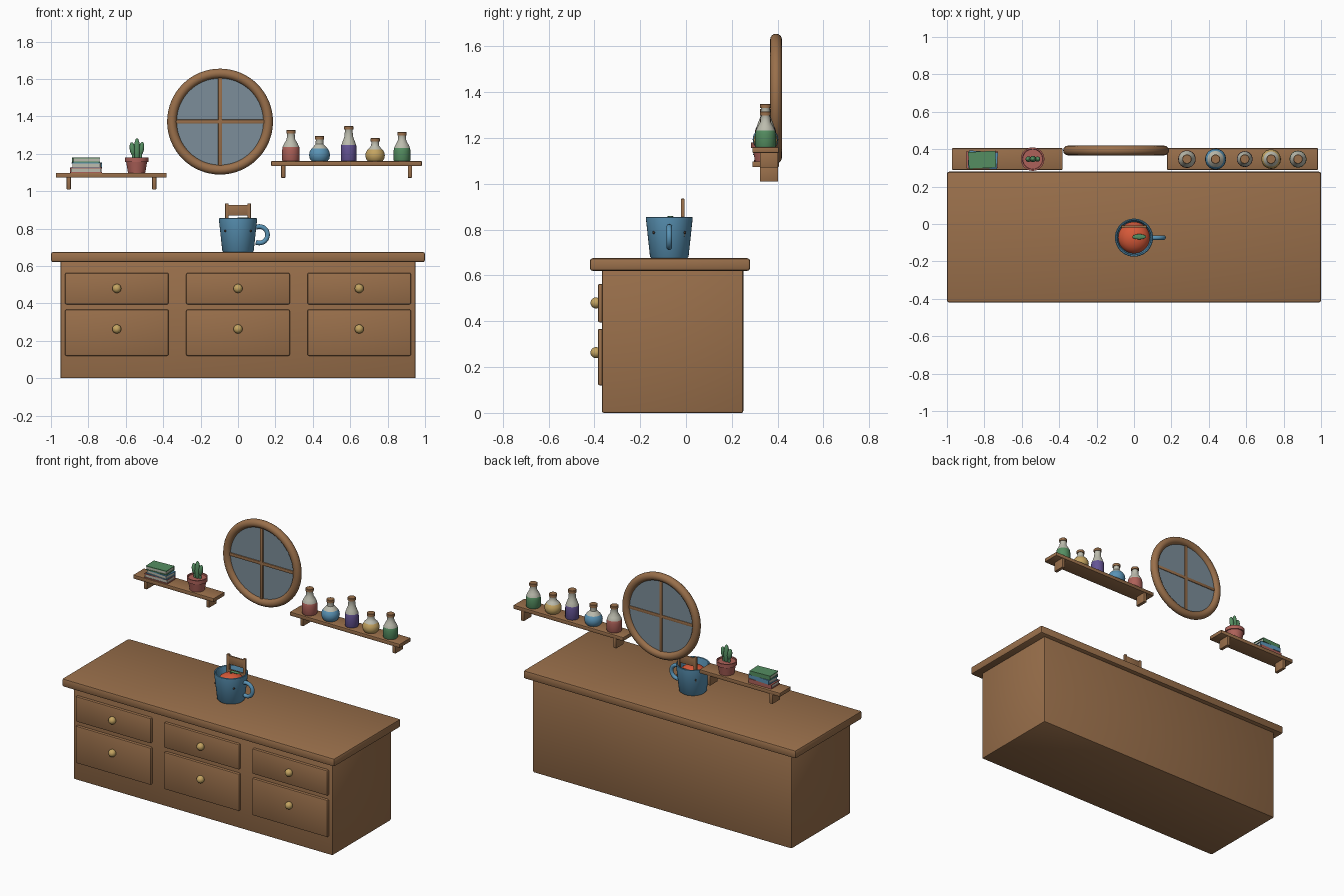
import bpy, bmesh
from math import radians, sin, cos, pi
from mathutils import Matrix, Vector

if "Cube" in bpy.data.objects:
    bpy.data.objects.remove(bpy.data.objects["Cube"])


def material(name, r, g, b):
    m = bpy.data.materials.new(name)
    m.use_nodes = True
    m.diffuse_color = (r, g, b, 1)
    bsdf = next(n for n in m.node_tree.nodes if n.type == 'BSDF_PRINCIPLED')
    bsdf.inputs["Base Color"].default_value = (r, g, b, 1)
    bsdf.inputs["Roughness"].default_value = 0.7
    return m


WOOD = material("warm wood", .32, .16, .07)
GOLD = material("golden yellow", .55, .37, .12)
BLUE = material("sky blue", .10, .29, .46)
ORANGE = material("tomato orange", .68, .10, .04)
GREEN = material("leaf green", .09, .27, .12)
RED = material("dusty red", .42, .12, .10)
PURPLE = material("violet", .13, .09, .30)
PALE = material("pale cream", .50, .50, .42)
PANE = material("window grey blue", .20, .27, .32)
DARK = material("dark brown", .06, .04, .03)


def finish(name, bm, mats, angle=40):
    bmesh.ops.recalc_face_normals(bm, faces=bm.faces[:])
    me = bpy.data.meshes.new(name)
    bm.to_mesh(me)
    bm.free()
    for m in mats:
        me.materials.append(m)
    me.shade_smooth()
    me.set_sharp_from_angle(angle=radians(angle))
    ob = bpy.data.objects.new(name, me)
    bpy.context.scene.collection.objects.link(ob)
    return ob


def box(name, x, y, z, mat, bevel=0.003, turn=0):
    """Bevelled box from (low, high) ranges, optionally turned about its own z axis."""
    bm = bmesh.new()
    bmesh.ops.create_cube(bm, size=1)
    size = [b - a for a, b in (x, y, z)]
    bmesh.ops.scale(bm, vec=size, verts=bm.verts[:])
    if bevel:
        bmesh.ops.bevel(bm, geom=bm.edges[:], offset=bevel, segments=2,
                        profile=0.5, affect='EDGES')
    ob = finish(name, bm, [mat])
    ob.location = [(a + b) / 2 for a, b in (x, y, z)]
    ob.rotation_euler.z = radians(turn)
    return ob


def ball(name, loc, radii, mat, turn=(0, 0, 0)):
    bm = bmesh.new()
    bmesh.ops.create_uvsphere(bm, u_segments=24, v_segments=14, radius=1)
    bmesh.ops.scale(bm, vec=radii, verts=bm.verts[:])
    ob = finish(name, bm, [mat])
    ob.location = loc
    ob.rotation_euler = [radians(t) for t in turn]
    return ob


def lathe(name, loc, profile, mats, split=None, segments=32):
    """Turn an (r, z) profile about z; faces above split take the second material."""
    bm = bmesh.new()
    verts = [bm.verts.new((r, 0, z)) for r, z in profile]
    edges = [bm.edges.new(pair) for pair in zip(verts, verts[1:])]
    bmesh.ops.spin(bm, geom=verts + edges, cent=(0, 0, 0), axis=(0, 0, 1),
                   angle=2 * pi, steps=segments)
    bmesh.ops.remove_doubles(bm, verts=bm.verts[:], dist=1e-5)
    if split is not None:
        for f in bm.faces:
            f.material_index = int(f.calc_center_median().z > split)
    ob = finish(name, bm, mats)
    ob.location = loc
    return ob


# Cabinet and counter
box("cabinet_body", (-.95, .95), (-.367, .25), (0, .63), WOOD, .008)
box("counter_top", (-1, 1), (-.42, .28), (.62, .675), WOOD, .012)

# Drawers with round knobs
for col, x in enumerate((-.648, 0, .648)):
    for row, (z0, z1, knob) in enumerate(((.395, .563, .48), (.12, .367, .263))):
        tag = f"{row}_{col}"
        box("drawer_" + tag, (x - .277, x + .277), (-.385, -.35), (z0, z1), WOOD, .008)
        ball("knob_" + tag, (x, -.393, knob), (.024, .024, .024), GOLD)

# Mug with handle and rivets
MY = -.073
lathe("mug", (0, MY, .675),
      [(0, 0), (.078, 0), (.084, .006), (.102, .172), (.102, .178), (.098, .181),
       (.092, .178), (.09, .17), (.076, .02), (0, .02)], [BLUE], segments=40)
path = bpy.data.curves.new("mug_handle", 'CURVE')
path.dimensions = '3D'
path.bevel_depth = .0125
path.bevel_resolution = 4
path.use_fill_caps = True
spline = path.splines.new('POLY')
spline.points.add(20)
for i, p in enumerate(spline.points):
    a = radians(-115 + 230 * i / 20)
    p.co = (.114 + .044 * cos(a), MY, .767 + .044 * sin(a), 1)
spline.use_smooth = True
path.materials.append(BLUE)
bpy.context.scene.collection.objects.link(bpy.data.objects.new("mug_handle", path))
for i in range(4):
    a = radians(45 + 90 * i)
    ball(f"mug_rivet_{i}", (.096 * cos(a), MY + .096 * sin(a), .787),
         (.006, .006, .006), DARK)

# Round cushion with stem and leaf inside the mug
ball("cushion", (0, MY, .782), (.085, .085, .063), ORANGE)
lathe("cushion_stem", (0, MY, .835), [(0, 0), (.006, 0), (.005, .022), (0, .022)],
      [GREEN], segments=10)
ball("cushion_leaf", (.028, MY + .005, .856), (.036, .014, .004), GREEN)

# Chair back standing in the mug
for side, s in (("left", 1), ("right", -1)):
    box(f"chair_post_{side}", (s * .06 - .009, s * .06 + .009), (-.022, -.006),
        (.77, .935), WOOD)
box("chair_slat", (-.055, .055), (-.02, -.008), (.87, .926), WOOD)
box("chair_lower_slat", (-.055, .055), (-.02, -.008), (.80, .835), WOOD)

# Round window: frame, pane and crossing bars
WX, WY, WZ = -.096, .393, 1.372
bm = bmesh.new()
ring = [bm.verts.new((.257 + .026 * cos(t), 0, .026 * sin(t)))
        for t in (2 * pi * i / 16 for i in range(16))]
loop = [bm.edges.new((ring[i - 1], ring[i])) for i in range(16)]
bmesh.ops.spin(bm, geom=ring + loop, cent=(0, 0, 0), axis=(0, 0, 1),
               angle=2 * pi, steps=64)
bmesh.ops.remove_doubles(bm, verts=bm.verts[:], dist=1e-5)
frame = finish("window_frame", bm, [WOOD])
pane = lathe("window_pane", (0, 0, 0),
             [(0, -.004), (.245, -.004), (.245, .004), (0, .004)], [PANE], segments=64)
for ob in (frame, pane):
    ob.location = (WX, WY, WZ)
    ob.rotation_euler.x = pi / 2
box("window_bar_upright", (WX - .01, WX + .01), (WY - .012, WY + .008),
    (WZ - .24, WZ + .24), WOOD, .002)
box("window_bar_level", (WX - .24, WX + .24), (WY - .012, WY + .008),
    (WZ - .01, WZ + .01), WOOD, .002)

# Two wall shelves on brackets
for side, x0, x1, top, brackets in (("right", -.973, -.382, 1.098, (-.905, -.448)),
                                    ("left", .177, .983, 1.16, (.242, .919))):
    box(f"{side}_shelf", (x0, x1), (.29, .405), (top - .025, top), WOOD)
    for i, bx in enumerate(brackets):
        box(f"{side}_bracket_{i}", (bx - .011, bx + .011), (.322, .402),
            (top - .089, top - .02), WOOD)

# Stack of books: covers and spine around a pale page block
for i, (mat, x, w, turn) in enumerate(((RED, -.813, .168, 1), (BLUE, -.808, .156, -4),
                                       (GREEN, -.812, .146, 3))):
    z, h, hw, y0, y1 = 1.098 + i * .0275, .0275, w / 2, .298, .388
    bm_turn = Matrix.Rotation(radians(turn), 4, 'Z')
    middle = Vector((x, (y0 + y1) / 2, 0))
    pieces = [box(f"book_{i}_pages", (x - hw + .004, x + hw - .004), (y0 + .004, y1 - .003),
                  (z + .004, z + h - .004), PALE, 0),
              box(f"book_{i}_lower_cover", (x - hw, x + hw), (y0, y1), (z, z + .005), mat, 0),
              box(f"book_{i}_upper_cover", (x - hw, x + hw), (y0, y1),
                  (z + h - .005, z + h), mat, 0),
              box(f"book_{i}_spine", (x - hw, x + hw), (y1 - .005, y1), (z, z + h), mat, 0)]
    for ob in pieces:
        ob.location = middle + bm_turn @ (ob.location - middle)
        ob.rotation_euler.z = radians(turn)

# Potted cactus
lathe("plant_pot", (-.542, .347, 1.098),
      [(0, 0), (.046, 0), (.056, .058), (.063, .058), (.063, .083), (.055, .083),
       (.053, .076), (0, .076)], [RED])
for i, (dx, z, rx, rz, tilt) in enumerate(((-.022, 1.225, .015, .037, -8),
                                           (.002, 1.22, .017, .063, 0),
                                           (.026, 1.228, .014, .036, 8))):
    ball(f"cactus_arm_{i}", (-.542 + dx, .347, z), (rx, rx, rz), GREEN, (0, tilt, 0))
    lathe(f"cactus_base_{i}", (-.542 + dx * .8, .347, 1.17),
          [(0, 0), (.008, 0), (.008, .045), (0, .045)], [GREEN], segments=12)

# Bottles: liquid colour below, pale glass above, wooden cork
for i, (x, r, h, round_body, mat) in enumerate(((.283, .047, .166, False, RED),
                                                (.436, .056, .134, True, BLUE),
                                                (.592, .042, .188, False, PURPLE),
                                                (.733, .052, .123, True, GOLD),
                                                (.877, .045, .156, False, GREEN))):
    neck = h - .014
    if round_body:
        body = [(r * .75, 0), (r * .93, h * .1), (r, h * .25), (r * .95, h * .38),
                (r * .78, h * .5), (r * .55, h * .6), (.021, h * .68)]
        fill = h * .5
    else:
        body = [(r * .93, 0), (r, .006), (r, h * .36), (r * .95, h * .46),
                (r * .75, h * .58), (.023, h * .7)]
        fill = h * .5
    lathe(f"bottle_{i}", (x, .347, 1.16),
          [(0, 0)] + body + [(.02, neck - .004), (.022, neck), (0, neck)], [mat, PALE], fill)
    lathe(f"bottle_cork_{i}", (x, .347, 1.16),
          [(0, neck - .004), (.025, neck - .004), (.025, h - .002), (.023, h), (0, h)],
          [WOOD], segments=20)
